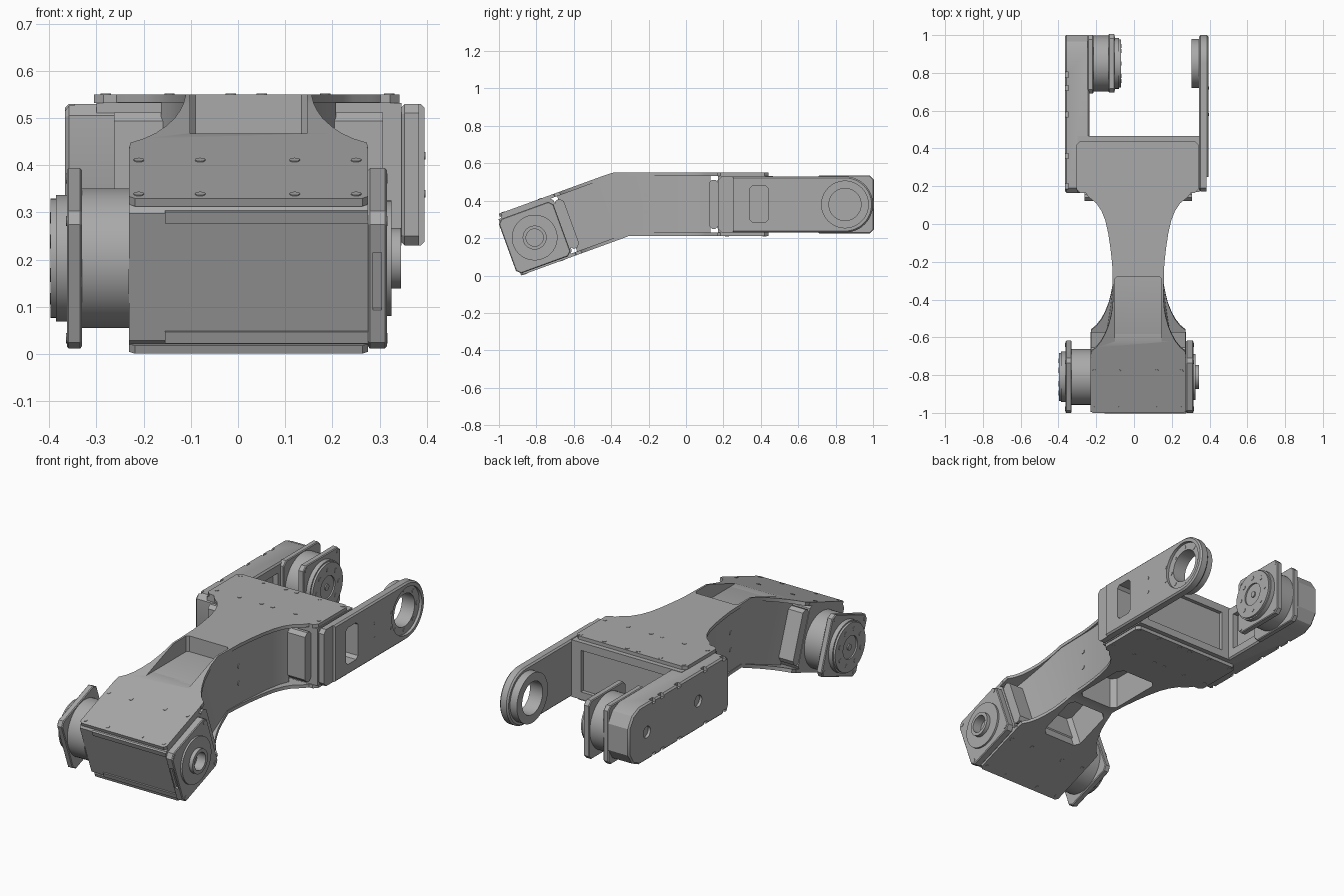
import bpy, bmesh, math
from mathutils import Matrix, Vector

cube = bpy.data.objects.get("Cube")
if cube:
    bpy.data.objects.remove(cube, do_unlink=True)

grey = bpy.data.materials.new("machined_grey")
grey.use_nodes = True
colour = (0.4, 0.4, 0.4, 1)
grey.diffuse_color = colour
grey.node_tree.nodes["Principled BSDF"].inputs["Base Color"].default_value = colour

FLAT = Matrix.Identity(4)
TILT = Matrix.Translation((0, -0.805, 0.215)) @ Matrix.Rotation(math.radians(20), 4, 'X')
MID = 0.0225      # x centre of the arm body
parts = []


def finish(name, bm, frame):
    bmesh.ops.recalc_face_normals(bm, faces=bm.faces)
    mesh = bpy.data.meshes.new(name)
    bm.to_mesh(mesh)
    bm.free()
    mesh.transform(frame)
    mesh.materials.append(grey)
    ob = bpy.data.objects.new(name, mesh)
    bpy.context.collection.objects.link(ob)
    parts.append(ob)
    return ob


def apply(ob, mod):
    with bpy.context.temp_override(object=ob, active_object=ob):
        bpy.ops.object.modifier_apply(modifier=mod.name)


def bevel(ob, width):
    mod = ob.modifiers.new("edge", 'BEVEL')
    mod.width = width
    mod.limit_method = 'ANGLE'
    mod.angle_limit = math.radians(50)
    apply(ob, mod)
    return ob


def cut(ob, cutter):
    mod = ob.modifiers.new("cut", 'BOOLEAN')
    mod.operation, mod.solver, mod.object = 'DIFFERENCE', 'EXACT', cutter
    apply(ob, mod)
    parts.remove(cutter)
    bpy.data.objects.remove(cutter, do_unlink=True)


def prism(name, frame, outline, x0, x1):
    """Extrude a (y, z) outline from x0 to x1."""
    bm = bmesh.new()
    ends = [[bm.verts.new((x, y, z)) for y, z in outline] for x in (x0, x1)]
    n = len(outline)
    for end in ends:
        bm.faces.new(end)
    for i in range(n):
        j = (i + 1) % n
        bm.faces.new((ends[0][i], ends[0][j], ends[1][j], ends[1][i]))
    return finish(name, bm, frame)


def rect(y0, y1, z0, z1, c):
    return [(y0 + c, z0), (y1 - c, z0), (y1, z0 + c), (y1, z1 - c),
            (y1 - c, z1), (y0 + c, z1), (y0, z1 - c), (y0, z0 + c)]


def box(name, frame, x0, x1, y0, y1, z0, z1):
    return prism(name, frame, [(y0, z0), (y1, z0), (y1, z1), (y0, z1)], x0, x1)


def disc(name, frame, y, z, x0, x1, r, sides=48):
    ring = [(y + r * math.cos(2 * math.pi * i / sides),
             z + r * math.sin(2 * math.pi * i / sides)) for i in range(sides)]
    return prism(name, frame, ring, x0, x1)


def plate(name, frame, x0, x1, y0, y1, z0, z1, c):
    """Flat sheet with clipped corners, extruded along z."""
    turn = Matrix(((0, 1, 0, 0), (0, 0, 1, 0), (1, 0, 0, 0), (0, 0, 0, 1)))
    return prism(name, frame @ turn, rect(x0, x1, y0, y1, c), z0, z1)


def screws(name, frame, points, axis='Z', r=0.011):
    bm = bmesh.new()
    turn = Matrix.Rotation(math.pi / 2, 4, 'Y') if axis == 'X' else FLAT
    for p in points:
        bmesh.ops.create_cone(bm, cap_ends=True, segments=12, radius1=r, radius2=r,
                              depth=0.004, matrix=Matrix.Translation(p) @ turn)
    return finish(name, bm, frame)


def bolt_circle(name, frame, x, y, z, r):
    screws(name, frame, [(x, y + r * math.cos(i * math.pi / 4), z + r * math.sin(i * math.pi / 4))
                         for i in range(8)], 'X')


def square_flange(name, frame, y, z, x0, x1):
    half = .155
    bevel(prism(name, frame, rect(y - half, y + half, z - half, z + half, .022), x0, x1), .004)


def motor(prefix, frame, y, z, x, s):
    """Actuator neck, square flange and output discs, going from x along sign s."""
    disc(prefix + "_neck", frame, y, z, x, x + s * 0.1, 0.148)
    square_flange(prefix + "_flange", frame, y, z, x + s * .1, x + s * .132)
    disc(prefix + "_rim", frame, y, z, x + s * .132, x + s * .155, 0.134)
    hub = disc(prefix + "_hub", frame, y, z, x + s * .155, x + s * .166, 0.127)
    cut(hub, disc("cutter", frame, y, z, x + s * .158, x + s * .2, 0.06))
    disc(prefix + "_core", frame, y, z, x + s * .155, x + s * .164, 0.016, 16)
    bolt_circle(prefix + "_hub_screws", frame, x + s * .166, y, z, .093)
    corners = [(x + s * .132, y + a * .132, z + b * .132) for a in (-1, 1) for b in (-1, 1)]
    screws(prefix + "_flange_screws", frame, corners, 'X')


def loft(name, t0, t1, tilted, waist, level):
    """Waist part between height fractions t0 and t1, from (position, half width) pairs."""
    def along(u, y, t):
        if u is not None:
            return TILT @ Vector((0, u, -.175 + .35 * t))
        if y is not None:
            return Vector((0, y, .212 + .338 * t))
        return Vector((0, -.305, .212)).lerp(Vector((0, -.39, .55)), t)

    stations = ([(u, None, h) for u, h in tilted] + [(None, None, waist)]
                + [(None, y, h) for y, h in level])
    bm = bmesh.new()
    loops = []
    for u, y, half in stations:
        low, high = along(u, y, t0), along(u, y, t1)
        loops.append([bm.verts.new((MID + s * half, p.y, p.z))
                      for p, s in ((low, -1), (low, 1), (high, 1), (high, -1))])
    for a, b in zip(loops, loops[1:]):
        for i in range(4):
            j = (i + 1) % 4
            bm.faces.new((a[i], a[j], b[j], b[i]))
    bm.faces.new(loops[0])
    bm.faces.new(loops[-1])
    return finish(name, bm, FLAT)


# Arm body: recessed web between two flared skins, tilted at the front and level at the back
flare = [(.17, .253), (.2, .25), (.225, .222), (.26, .196), (.3, .176), (.35, .157),
         (.4, .145), (.44, .138)]
spread = [(-.21, .138), (-.13, .147), (-.05, .159), (.02, .175), (.07, .195),
          (.11, .222), (.14, .26), (.172, .285)]
web = loft("arm_web", .04, .96, [(.18, .17), (.25, .158), (.35, .144)], .13,
           [(-.15, .135), (0, .15), (.08, .165), (.13, .185)])
top_skin = loft("arm_top_skin", .948, 1, flare, .133, spread)
bottom_skin = loft("arm_bottom_skin", 0, .052, flare, .133, spread)
for part in (web, top_skin):
    cut(part, plate("cutter", FLAT, MID - .124, MID + .124, -.75, -.28, .467, .7, .012))
for part in (web, bottom_skin):
    cut(part, plate("cutter", TILT, MID - .116, MID + .116, .2, .445, -.3, .02, .025))
    cut(part, plate("cutter", FLAT, MID - .116, MID + .116, -.27, .06, .1, .38, .025))
screws("waist_screws", FLAT, [(MID + s * .134, -.215, z) for s in (-1, 1) for z in (.34, .43)], 'X')

# End flanges of the arm body
prism("front_body_flange", TILT, rect(.15, .205, -.138, .138, .018), MID - .25, MID + .25)
prism("rear_body_flange", FLAT, rect(.122, .175, .25, .512, .018), MID - .285, MID + .285)

# Front cover sheets
x0, x1 = MID - .253, MID + .253
for name, z0, z1 in (("front_top_sheet", .157, .175), ("front_bottom_sheet", -.175, -.157)):
    plate(name, TILT, x0, x1, -.145, .178, z0, z1, .012)
screws("front_sheet_screws", TILT, [(x, y, s * .175) for x in (-.21, -.08, .12, .25)
                                    for y in (-.12, .09) for s in (-1, 1)])

# Front joint housing with its end cap and bearing
AXIS_Y, AXIS_Z = -.008, -.01
prism("front_housing", TILT, rect(-.15, .155, -.158, .158, .015), x0, x1)
for z in (-.135, .135):
    box("front_housing_rib", TILT, -.155, x1, -.156, -.14, z - .013, z + .013)
cap = bevel(prism("front_end_cap", TILT, rect(AXIS_Y - .155, AXIS_Y + .155, AXIS_Z - .155,
                                              AXIS_Z + .155, .022), x1, .315), .004)
cut(cap, box("cutter", TILT, .286, .304, -.2, -.15, -.07, .06))
bearing = disc("front_bearing", TILT, AXIS_Y, AXIS_Z, .31, .325, .122)
collar = disc("front_bearing_collar", TILT, AXIS_Y, AXIS_Z, .32, .345, .064)
for part in (bearing, collar, cap):
    cut(part, disc("cutter", TILT, AXIS_Y, AXIS_Z, .295, .4, .046))
screws("end_cap_screws", TILT, [(.315, AXIS_Y + a * .132, AXIS_Z + b * .132)
                                for a in (-1, 1) for b in (-1, 1)], 'X')
motor("front_motor", TILT, AXIS_Y, AXIS_Z, x0, -1)

# Rear cover sheets
for name, z0, z1 in (("rear_top_sheet", .532, .55), ("rear_bottom_sheet", .212, .23)):
    plate(name, FLAT, -.305, .342, .165, .44, z0, z1, .02)
screws("rear_sheet_screws", FLAT, [(x, y, z) for x in (-.28, -.145, -.015, .05, .185, .32)
                                   for y in (.22, .42) for z in (.212, .55)])

# Rear cross block between the two fork arms
cross = box("cross_block", FLAT, -.3, .346, .17, .465, .23, .532)
cut(cross, box("cutter", FLAT, -.19, .29, .445, .6, .27, .49))
cut(cross, prism("cutter", FLAT, rect(.34, .44, .285, .48, .015), .29, .5))

# Fork arm carrying the rear motor
arm = prism("motor_fork_arm", FLAT,
            [(.18, .23), (.91, .23), (.965, .255), (1, .31), (1, .45), (.965, .505),
             (.91, .53), (.19, .53), (.165, .505), (.165, .26)], -.366, -.235)
bevel(arm, .008)
cut(arm, box("cutter", FLAT, -.265, -.1, .5, .67, .28, .48))
for y in (.2, .36, .58, .72, .79):
    for z in (.23, .53):
        cut(arm, box("cutter", FLAT, -.4, -.346, y - .014, y + .014, z - .02, z + .02))
for y in (.42, .85):
    cut(arm, disc("cutter", FLAT, y, .38, -.4, -.352, .03, 24))
square_flange("rear_motor_base", FLAT, .845, .38, -.245, -.215)
motor("rear_motor", FLAT, .85, .38, -.235, 1)

# Fork blade with a round end and an open bearing
arc = [(.85 + .15 * math.sin(a), .38 - .15 * math.cos(a))
       for a in (math.pi * i / 24 for i in range(25))]
blade = prism("fork_blade", FLAT, arc + [(.19, .53), (.172, .51), (.172, .25), (.19, .23)],
              .345, .395)
bevel(blade, .008)
cut(blade, disc("cutter", FLAT, .85, .38, .38, .5, .125))
cut(blade, prism("cutter", FLAT, rect(.34, .44, .285, .48, .015), .3, .5))
cut(blade, box("cutter", FLAT, .383, .5, .1, .25, .22, .54))
ring = disc("blade_bearing", FLAT, .85, .38, .305, .346, .13)
for part in (blade, ring):
    cut(part, disc("cutter", FLAT, .85, .38, .2, .5, .086))
bolt_circle("blade_ring_screws", FLAT, .38, .85, .38, .105)
screws("blade_screws", FLAT, [(.395, y, z) for y in (.58, .72) for z in (.34, .42)], 'X', .008)

# Smooth round walls, keep hard edges
bpy.ops.object.select_all(action='DESELECT')
for ob in parts:
    ob.select_set(True)
bpy.context.view_layer.objects.active = web
bpy.ops.object.shade_smooth_by_angle(angle=math.radians(28))
